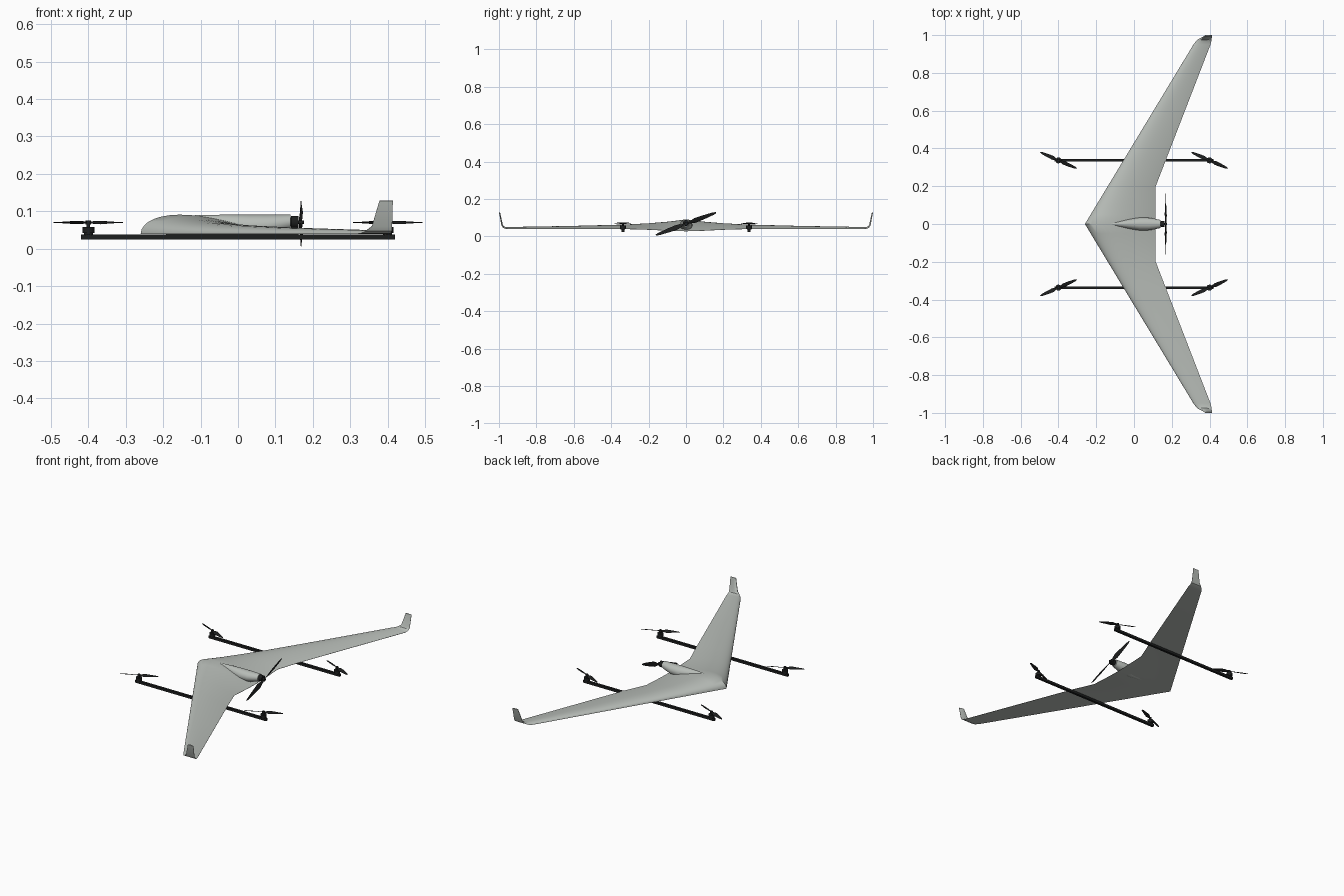
import bpy, bmesh
from math import sin, cos, pi, radians, sqrt
from mathutils import Matrix, Vector

if "Cube" in bpy.data.objects:
    bpy.data.objects.remove(bpy.data.objects["Cube"], do_unlink=True)


def material(name, color):
    m = bpy.data.materials.new(name)
    m.use_nodes = True
    m.diffuse_color = color
    m.node_tree.nodes["Principled BSDF"].inputs["Base Color"].default_value = color
    return m


GREY = material("pale grey", (0.48, 0.51, 0.48, 1))
BLACK = material("black", (0.012, 0.013, 0.013, 1))


def finish(bm, name, mat, matrix=Matrix(), angle=35):
    bmesh.ops.transform(bm, matrix=matrix, verts=bm.verts)
    bmesh.ops.recalc_face_normals(bm, faces=bm.faces)
    mesh = bpy.data.meshes.new(name)
    bm.to_mesh(mesh)
    bm.free()
    mesh.materials.append(mat)
    ob = bpy.data.objects.new(name, mesh)
    bpy.context.scene.collection.objects.link(ob)
    bpy.ops.object.select_all(action="DESELECT")
    ob.select_set(True)
    bpy.context.view_layer.objects.active = ob
    bpy.ops.object.shade_smooth_by_angle(angle=radians(angle))
    return ob


def loft(bm, rings):
    """Skin a list of closed rings and cap both ends."""
    rows = [[bm.verts.new(p) for p in ring] for ring in rings]
    n = len(rows[0])
    for a, b in zip(rows, rows[1:]):
        for i in range(n):
            j = (i + 1) % n
            bm.faces.new((a[i], a[j], b[j], b[i]))
    bm.faces.new(rows[0])
    bm.faces.new(rows[-1])


def cylinder(bm, radius, z0, z1, sides=20):
    loft(bm, [[(radius * cos(2 * pi * i / sides), radius * sin(2 * pi * i / sides), z)
               for i in range(sides)] for z in (z0, z1)])


# Flying wing with upturned tips, flat underside and thick centre
def thickness(u):
    return 10 * (0.2969 * sqrt(u) - 0.126 * u - 0.3516 * u**2
                 + 0.2843 * u**3 - 0.1036 * u**4)


STEPS = 20
CHORD = [(1 - cos(pi * i / STEPS)) / 2 for i in range(STEPS + 1)]


def wing_section(y, z, x0, x1, thick, drop, cant, side):
    up = Vector((0, -sin(radians(cant)), cos(radians(cant))))
    pts = [(u, thick * thickness(u) + 0.001) for u in reversed(CHORD)]
    pts += [(u, 0) for u in CHORD]
    ring = []
    for u, h in pts:
        p = Vector((x0 + (x1 - x0) * u, y, z - drop * u * u)) + up * h
        p.y *= side
        ring.append(p)
    return ring


sections = []
for y, thick, drop in ((0, 0.052, 0.012), (0.05, 0.045, 0.011), (0.1, 0.039, 0.009),
                       (0.2, 0.030, 0.004), (0.335, 0.023, 0), (0.6, 0.016, 0),
                       (0.95, 0.010, 0)):
    sections.append((y, 0.039, -0.26 + 0.605 * y, 0.115 + 0.387 * max(0, y - 0.2),
                     thick, drop, 0))
# Blended winglet
sections += [(0.968, 0.041, 0.328, 0.409, 0.009, 0, 25),
             (0.980, 0.047, 0.342, 0.411, 0.008, 0, 50),
             (0.987, 0.060, 0.358, 0.412, 0.007, 0, 75),
             (1.0, 0.128, 0.378, 0.414, 0.005, 0, 80)]
bm = bmesh.new()
loft(bm, [wing_section(*s, -1) for s in reversed(sections)]
     + [wing_section(*s, 1) for s in sections[1:]])
finish(bm, "wing", GREY)

# Spine fairing that carries the rear motor
bm = bmesh.new()
loft(bm, [[(x, ry * cos(2 * pi * i / 28), zc + rz * sin(2 * pi * i / 28))
           for i in range(28)]
          for x, zc, ry, rz in ((-0.15, 0.066, 0.006, 0.022), (-0.1, 0.065, 0.014, 0.025),
                                (-0.03, 0.062, 0.026, 0.029), (0.03, 0.060, 0.034, 0.031),
                                (0.08, 0.062, 0.033, 0.029), (0.115, 0.067, 0.027, 0.024),
                                (0.14, 0.071, 0.021, 0.020))])
finish(bm, "spine_fairing", GREY)


# Two-bladed propeller, span along local x and axis along local z
def propeller(name, matrix, radius, width):
    bm = bmesh.new()
    for turn in (0, pi):
        rings = []
        for f, w, pitch in ((0.03, 0.3, 30), (0.15, 0.55, 30), (0.3, 1, 24),
                            (0.6, 0.8, 15), (0.9, 0.5, 9), (1, 0.2, 8)):
            a = radians(pitch)
            ring = []
            for i in range(10):
                t = 2 * pi * i / 10
                c, h = width / 2 * w * cos(t), 0.0015 * (1.2 - f) * sin(t)
                ring.append(Matrix.Rotation(turn, 3, "Z") @ Vector(
                    (f * radius, c * cos(a) - h * sin(a), c * sin(a) + h * cos(a))))
            rings.append(ring)
        loft(bm, rings)
    cylinder(bm, width * 0.32, -0.005, 0.005)
    finish(bm, name, BLACK, matrix)


# Rear pusher motor and propeller
to_rear = Matrix.Translation((0.14, 0, 0.071)) @ Matrix.Rotation(pi / 2, 4, "Y")
bm = bmesh.new()
cylinder(bm, 0.012, -0.005, 0.004)
cylinder(bm, 0.017, 0.002, 0.022)
cylinder(bm, 0.005, 0.02, 0.036)
finish(bm, "rear_motor", BLACK, to_rear)

tilt = radians(20.5)
spin = Matrix(((0, 0, 1, 0.168), (cos(tilt), -sin(tilt), 0, 0),
               (sin(tilt), cos(tilt), 0, 0.067), (0, 0, 0, 1)))
propeller("rear_propeller", spin, 0.172, 0.028)

# Booms under the wing, each with a lift motor and propeller at both ends
for side, label in ((1, "left"), (-1, "right")):
    y = 0.337 * side
    bm = bmesh.new()
    bmesh.ops.create_cube(bm, size=1)
    finish(bm, label + "_boom", BLACK,
           Matrix.Translation((0, y, 0.031)) @ Matrix.Diagonal((0.84, 0.014, 0.014, 1)))
    for x, end in ((-0.4, "nose"), (0.4, "tail")):
        at = Matrix.Translation((x, y, 0))
        bm = bmesh.new()
        cylinder(bm, 0.012, 0.036, 0.044)
        cylinder(bm, 0.016, 0.042, 0.058)
        cylinder(bm, 0.005, 0.057, 0.075)
        finish(bm, f"{label}_{end}_motor", BLACK, at)
        propeller(f"{label}_{end}_propeller",
                  Matrix.Translation((x, y, 0.07)) @ Matrix.Rotation(-side * radians(24), 4, "Z"),
                  0.105, 0.023)
